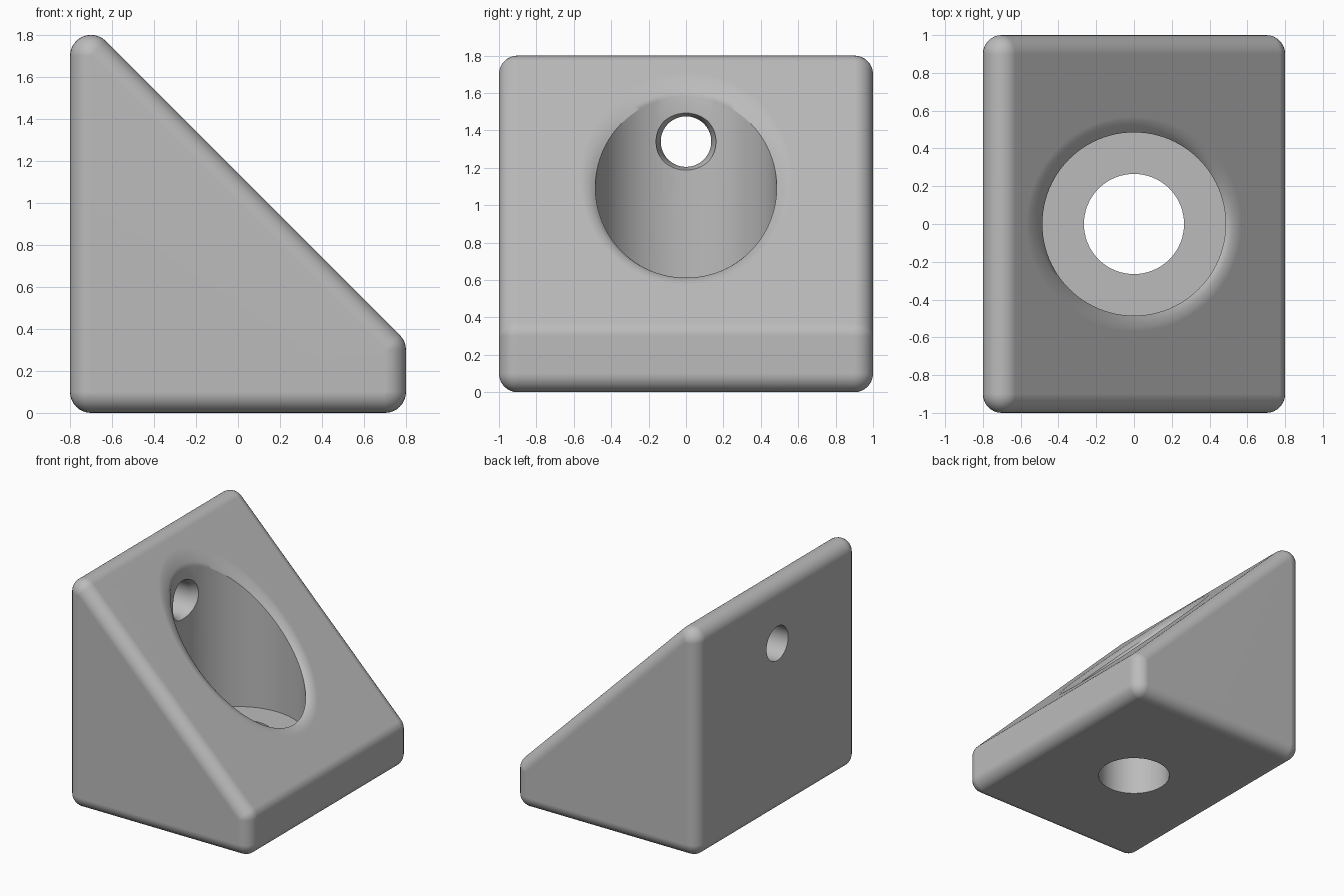
import bpy
import bmesh
from math import cos, sin, pi, radians
from mathutils import Vector

cube = bpy.data.objects.get("Cube")
if cube:
    bpy.data.objects.remove(cube, do_unlink=True)

R = 0.1          # rounding of every outer edge
SLOPE = 1.1414   # sloped face is the plane x + z = SLOPE
SEG = 96

grey = bpy.data.materials.new("light grey")
grey.use_nodes = True
colour = (0.5, 0.5, 0.5, 1)
grey.diffuse_color = colour
grey.node_tree.nodes["Principled BSDF"].inputs["Base Color"].default_value = colour


def make_object(name, bm):
    bmesh.ops.recalc_face_normals(bm, faces=bm.faces[:])
    mesh = bpy.data.meshes.new(name)
    bm.to_mesh(mesh)
    bm.free()
    mesh.materials.append(grey)
    obj = bpy.data.objects.new(name, mesh)
    bpy.context.collection.objects.link(obj)
    return obj


def loft(name, rings, place):
    """Closed solid through circular rings; place(r, h, angle) gives a point."""
    bm = bmesh.new()
    loops = [[bm.verts.new(place(r, h, 2 * pi * i / SEG)) for i in range(SEG)]
             for r, h in rings]
    for a, b in zip(loops, loops[1:]):
        for i in range(SEG):
            j = (i + 1) % SEG
            bm.faces.new((a[i], a[j], b[j], b[i]))
    bm.faces.new(loops[0])
    bm.faces.new(loops[-1])
    return make_object(name, bm)


def prism_slice(t):
    """Outline of the wedge, rounded with radius R*cos(t), at rounding angle t."""
    corners = ((0.7, 0.1, -90, 0), (0.7, 0.3, 0, 45),
               (-0.7, 1.7, 45, 180), (-0.7, 0.1, 180, 270))
    for x, z, start, end in corners:
        steps = max(4, round((end - start) / 11.25))
        for i in range(steps + 1):
            a = radians(start + (end - start) * i / steps)
            yield x + R * cos(t) * cos(a), z + R * cos(t) * sin(a)


# Wedge body: rounded outlines stacked along y, swelling out and back in
bm = bmesh.new()
STEPS = 8
stations = [(side * (0.9 + R * sin(t)), t)
            for side, order in ((-1, range(STEPS, -1, -1)), (1, range(STEPS + 1)))
            for t in (i * pi / 2 / STEPS for i in order)]
loops = [[bm.verts.new((x, y, z)) for x, z in prism_slice(t)] for y, t in stations]
for a, b in zip(loops, loops[1:]):
    for i in range(len(a)):
        j = (i + 1) % len(a)
        bm.faces.new((a[i], a[j], b[j], b[i]))
bm.faces.new(loops[0])
bm.faces.new(loops[-1])
bmesh.ops.remove_doubles(bm, verts=bm.verts[:], dist=0.0001)
body = make_object("wedge_body", bm)


# Upright socket: drain hole, flat floor, wall and softened sloping rim
def socket_point(r, h, a):
    level, drop = h
    x = r * cos(a)
    return Vector((x, r * sin(a), SLOPE - x - drop if level is None else level))


socket = loft("socket_cutter", [
    (0.265, (-0.2, 0)), (0.265, (0.4, 0)), (0.485, (0.4, 0)),
    (0.485, (None, 0.045)), (0.5, (None, 0.029)), (0.52, (None, 0.014)),
    (0.545, (None, 0.004)), (0.575, (None, -0.001)), (0.575, (None, -0.8)),
], socket_point)

# Side hole through the upright wall, chamfered where it meets the socket
side_hole = loft("side_hole_cutter", [
    (0.135, -1), (0.135, -0.52), (0.16, -0.47), (0.16, -0.4),
], lambda r, h, a: Vector((h, r * cos(a), 1.34 + r * sin(a))))

bpy.context.view_layer.objects.active = body
body.select_set(True)
for cutter in (socket, side_hole):
    mod = body.modifiers.new("cut", "BOOLEAN")
    mod.operation = "DIFFERENCE"
    mod.solver = "EXACT"
    mod.object = cutter
    bpy.ops.object.modifier_apply(modifier=mod.name)
    bpy.data.objects.remove(cutter, do_unlink=True)

# Smooth rounding with crisp hole edges
bpy.ops.object.shade_smooth_by_angle(angle=radians(30))
normals = body.modifiers.new("even_shading", "WEIGHTED_NORMAL")
normals.keep_sharp = True
